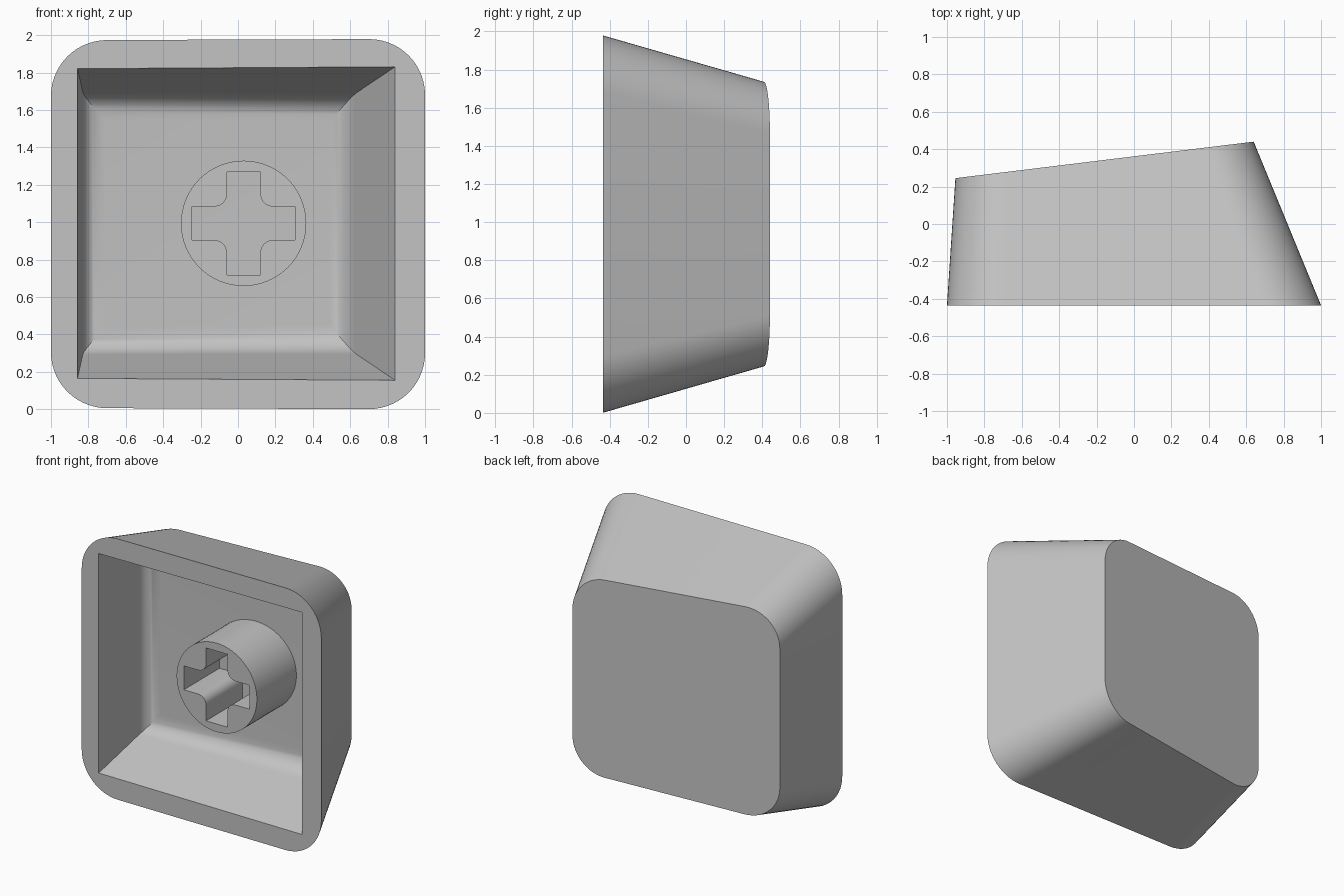
import bpy, bmesh, math
from mathutils import Vector

if "Cube" in bpy.data.objects:
    bpy.data.objects.remove(bpy.data.objects["Cube"])

grey = bpy.data.materials.new("light_grey")
grey.diffuse_color = (0.55, 0.55, 0.55, 1)
grey.use_nodes = True
grey.node_tree.nodes["Principled BSDF"].inputs["Base Color"].default_value = grey.diffuse_color
MID = 0.99       # height of the centre line
RIM_Y = -0.435   # plane of the open rim


def finish(bm, name):
    bmesh.ops.recalc_face_normals(bm, faces=bm.faces)
    mesh = bpy.data.meshes.new(name)
    bm.to_mesh(mesh)
    bm.free()
    mesh.materials.append(grey)
    ob = bpy.data.objects.new(name, mesh)
    bpy.context.collection.objects.link(ob)
    bpy.ops.object.select_all(action='DESELECT')
    ob.select_set(True)
    bpy.context.view_layer.objects.active = ob
    bpy.ops.object.shade_smooth_by_angle(angle=math.radians(28))
    return ob


def rounded_rect(x0, x1, half, r, y, seg=14):
    """Loop of points around a rounded rectangle in a plane of constant y."""
    pts = []
    corners = ((x1 - r, half - r), (x0 + r, half - r), (x0 + r, r - half), (x1 - r, r - half))
    for k, (cx, cz) in enumerate(corners):
        for i in range(seg + 1):
            a = math.pi / 2 * (k + i / seg)
            pts.append(Vector((cx + r * math.cos(a), y, MID + cz + r * math.sin(a))))
    return pts


def edge_loop(bm, verts):
    n = len(verts)
    return [bm.edges.get((verts[i], verts[(i + 1) % n])) or
            bm.edges.new((verts[i], verts[(i + 1) % n])) for i in range(n)]


def bridge(bm, a, b):
    n = len(a)
    for i in range(n):
        j = (i + 1) % n
        bm.faces.new((a[i], a[j], b[j], b[i]))


# Cap shell: tapered outer walls, cut off by a slanted back plane
bm = bmesh.new()
rim = rounded_rect(-1, 1, 0.99, 0.30, RIM_Y)
far = rounded_rect(-0.942, 0.64, 0.737, 0.26, 0.44)
back = []
for p, q in zip(rim, far):
    d = q - p
    t = (0.245 + 0.1223 * (p.x + 0.955) - p.y) / (d.y - 0.1223 * d.x)
    back.append(p + d * t)
for p in rim:
    p.z = MID + (p.z - MID) * (0.9965 + 0.0035 * p.x)
rim_v = [bm.verts.new(p) for p in rim]
back_v = [bm.verts.new(p) for p in back]
bridge(bm, rim_v, back_v)
bm.faces.new(back_v)

# Cavity: straight mitred walls, then a fillet into the slanted floor
# each side: rim, fillet start, wall-floor corner, fillet end as (x, y, half height)
left = [(-0.858, RIM_Y, 0.828), (-0.83, 0.0, 0.70), (-0.825, 0.085, 0.68), (-0.71, 0.09, 0.55)]
right = [(0.84, RIM_Y, 0.838), (0.635, 0.05, 0.70), (0.585, 0.19, 0.66), (0.49, 0.185, 0.54)]


def fillet_path(side):
    r, w, c, f = map(Vector, side)
    n = 10
    return [r] + [w * (1 - s) ** 2 + c * 2 * s * (1 - s) + f * s * s
                  for s in (i / n for i in range(n + 1))]


rings = []
for l, r in zip(fillet_path(left), fillet_path(right)):
    rings.append([bm.verts.new((p.x, p.y, MID + 0.003 + s * p.z))
                  for p, s in ((r, 1), (l, 1), (l, -1), (r, -1))])
for a, b in zip(rings, rings[1:]):
    bridge(bm, a, b)
bm.faces.new(rings[-1])

# Flat rim between the outer and inner loops
bmesh.ops.triangle_fill(bm, use_beauty=True,
                        edges=edge_loop(bm, rim_v) + edge_loop(bm, rings[0]))
finish(bm, "cap_shell")

# Stem: round post with a cross-shaped socket
CX, CZ, R = 0.03, 0.994, 0.335
ARM, HALF, FIL = 0.275, 0.09, 0.065
cross = []
for k in range(4):
    quarter = [(ARM, -HALF), (ARM, HALF)]
    c = HALF + FIL
    for i in range(7):
        a = math.radians(270 - 90 * i / 6)
        quarter.append((c + FIL * math.cos(a), c + FIL * math.sin(a)))
    ca, sa = round(math.cos(k * math.pi / 2)), round(math.sin(k * math.pi / 2))
    cross += [(x * ca - z * sa, x * sa + z * ca) for x, z in quarter]
circle = [(R * math.cos(i * math.tau / 64), R * math.sin(i * math.tau / 64)) for i in range(64)]

bm = bmesh.new()
for outline in (circle, cross):
    front = [bm.verts.new((CX + x, -0.296, CZ + z)) for x, z in outline]
    base = [bm.verts.new((CX + x, 0.12 + 0.083 * (x + 0.335) + 0.01, CZ + z)) for x, z in outline]
    bridge(bm, front, base)
    if outline is circle:
        loop = edge_loop(bm, front)
    else:
        loop += edge_loop(bm, front)
bmesh.ops.triangle_fill(bm, use_beauty=True, edges=loop)
finish(bm, "stem")
